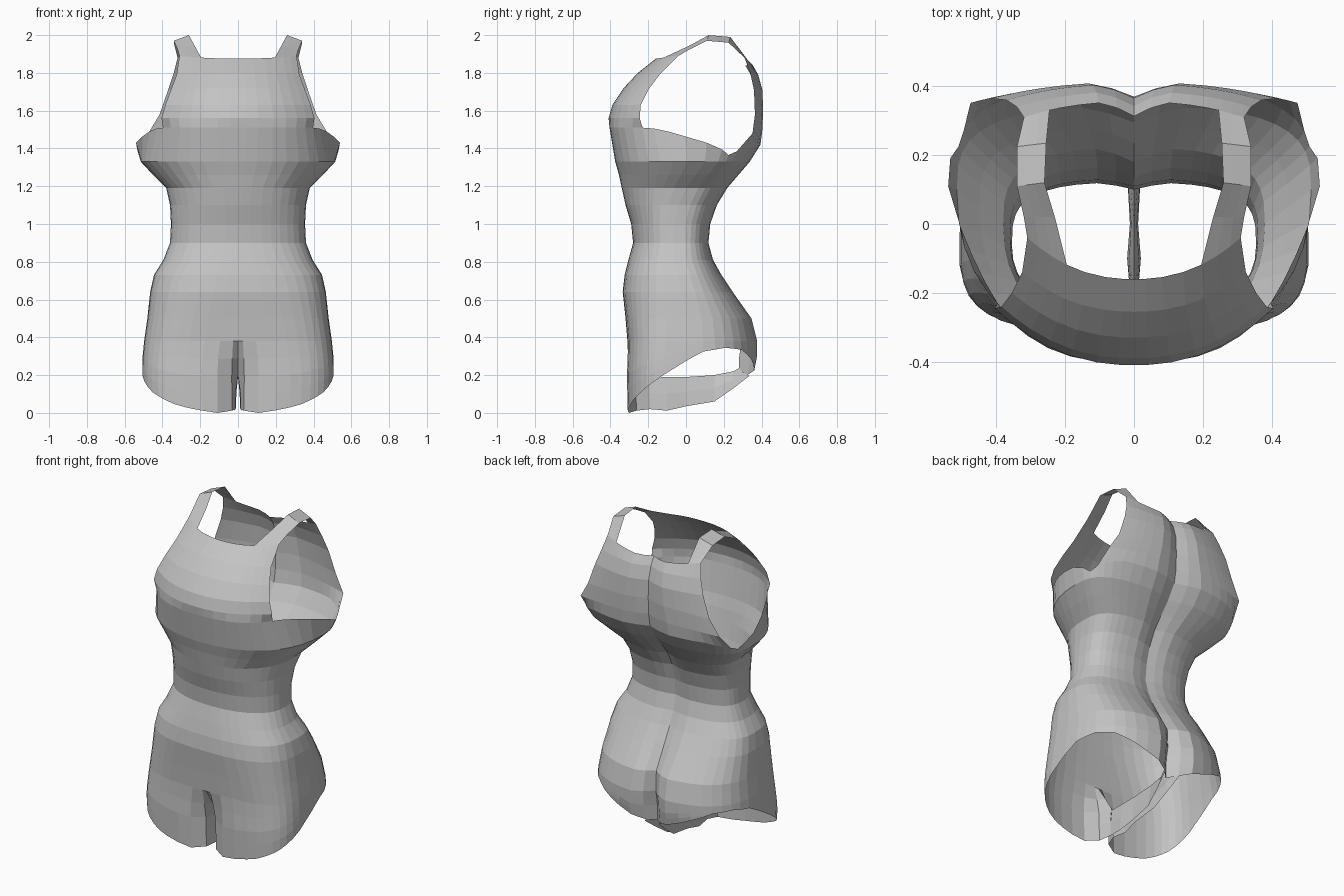
import bpy, bmesh, math

cube = bpy.data.objects.get("Cube")
if cube:
    bpy.data.objects.remove(cube, do_unlink=True)

# One matte grey cloth
cloth = bpy.data.materials.new("grey_cloth")
cloth.use_nodes = True
GREY = (0.55, 0.55, 0.55, 1)
cloth.diffuse_color = GREY
bsdf = cloth.node_tree.nodes["Principled BSDF"]
bsdf.inputs["Base Color"].default_value = GREY
bsdf.inputs["Roughness"].default_value = 0.8

# Column angles from front centre round to back centre, finer at the seams
ANGLES = [0, 0.3, 3] + list(range(9, 172, 9)) + [177, 180]
N = len(ANGLES) - 1
FRONT, BACK = ANGLES.index(54), ANGLES.index(117)   # armhole edges


def interp(table, k):
    """Linear lookup in rows of (key, value, value...)."""
    if k <= table[0][0]:
        return table[0][1:]
    for a, b in zip(table, table[1:]):
        if k <= b[0]:
            t = (k - a[0]) / (b[0] - a[0])
            return tuple(u + (v - u) * t for u, v in zip(a[1:], b[1:]))
    return table[-1][1:]


def sheet(name, rows):
    """Open cloth patch from a grid of points, mirrored across x."""
    bm = bmesh.new()
    grid = [[bm.verts.new(p) for p in row] for row in rows]
    for lo, hi in zip(grid, grid[1:]):
        for j in range(len(lo) - 1):
            bm.faces.new((lo[j], lo[j + 1], hi[j + 1], hi[j]))
    mesh = bpy.data.meshes.new(name)
    bm.to_mesh(mesh)
    bm.free()
    mesh.materials.append(cloth)
    ob = bpy.data.objects.new(name, mesh)
    bpy.context.collection.objects.link(ob)
    mirror = ob.modifiers.new("mirror", "MIRROR")
    mirror.merge_threshold = 0.0005


# Body sections: height, half width, front y, back y, widest y, back groove
BODY = [
    (0.00, 0.50, -0.31, 0.30, 0.00, 0.06),
    (0.20, 0.51, -0.315, 0.36, 0.00, 0.08),
    (0.30, 0.505, -0.31, 0.38, 0.00, 0.10),
    (0.40, 0.495, -0.31, 0.38, 0.00, 0.08),
    (0.50, 0.48, -0.32, 0.35, 0.00, 0.06),
    (0.64, 0.465, -0.335, 0.25, -0.02, 0.04),
    (0.73, 0.445, -0.325, 0.19, -0.04, 0.03),
    (0.81, 0.395, -0.305, 0.145, -0.06, 0.02),
    (0.90, 0.36, -0.28, 0.12, -0.06, 0.02),
    (1.00, 0.355, -0.29, 0.13, -0.06, 0.02),
    (1.10, 0.36, -0.32, 0.165, -0.04, 0.03),
    (1.19, 0.38, -0.34, 0.22, 0.00, 0.04),
    (1.26, 0.45, -0.355, 0.28, 0.05, 0.045),
    (1.33, 0.515, -0.375, 0.34, 0.10, 0.045),
    (1.40, 0.54, -0.39, 0.39, 0.11, 0.045),
    (1.43, 0.54, -0.395, 0.40, 0.11, 0.045),
    (1.47, 0.505, -0.40, 0.40, 0.10, 0.045),
    (1.51, 0.47, -0.405, 0.40, 0.10, 0.045),
]
# Corner roundness by height: front, back (lower is boxier)
CORNER = [(0.25, 0.52, 0.77), (0.5, 0.6, 0.77), (0.73, 0.75, 0.72),
          (0.9, 0.9, 0.65), (1.2, 0.9, 0.66), (1.35, 0.88, 0.66), (1.5, 0.8, 0.66)]
LEG_TOP = 0.38
CROTCH = 0.2
RECESS = {0: 1, 1: 0.4, 2: 0.06}             # groin depth share by column
GROOVE = {N: 1, N - 1: 0.4}                  # spine depth share by column


def body_point(j, z):
    w, front, back, mid, groove = interp(BODY, z)
    front_power, back_power = interp(CORNER, z)
    c = math.cos(math.radians(ANGLES[j]))
    depth, power = (front, front_power) if c > 0 else (back, back_power)
    y = mid + (depth - mid) * abs(c) ** power
    sink = min(1, max(0, (LEG_TOP - z) / (LEG_TOP - CROTCH)))
    y += 0.12 * sink * RECESS.get(j, 0) - groove * GROOVE.get(j, 0)
    if j in (0, N):
        x = 0.012 if z < CROTCH - 0.01 else 0
    else:
        x = w * math.sin(math.radians(ANGLES[j])) ** power
    return (x, y, z)


# Heights of the leg hem and of the torso top, by column angle
HEM = [(0, 0.02), (0.3, 0.012), (3, 0.0), (9, 0.012), (27, 0.045), (54, 0.11),
       (72, 0.165), (81, 0.2), (90, 0.275), (99, 0.325), (117, 0.345),
       (135, 0.335), (153, 0.285), (171, 0.225), (180, 0.19)]
TOP = [(54, 1.51), (63, 1.505), (72, 1.49), (81, 1.465), (90, 1.43),
       (99, 1.395), (108, 1.365), (117, 1.385), (144, 1.42)]

# Torso and outer legs
columns = range(N + 1)
rows = []
for f in (1, 0.75, 0.5, 0.25, 0):
    rows.append([body_point(j, LEG_TOP + (interp(HEM, ANGLES[j])[0] - LEG_TOP) * f)
                 for j in columns])
for section in BODY:
    if 0.45 < section[0] < 1.35:
        rows.append([body_point(j, section[0]) for j in columns])
top_row = [body_point(j, interp(TOP, ANGLES[j])[0]) for j in columns]
rows.append(top_row)
sheet("torso", rows)

# Inner thighs, from the hem up to the crotch seam: hem x, y, z
INSEAM = [(0.05, 0.335, 0.195), (0.035, 0.25, 0.13), (0.02, 0.15, 0.06),
          (0.012, 0.0, 0.035), (0.02, -0.1, 0.012), (0.012, -0.195, 0.02)]
lower, middle, upper = [], [], []
for x, y, z in INSEAM:
    seam = 0.19 + 0.2 * max(0, y - 0.1)
    lower.append((x, y, z))
    middle.append((x * 0.7, min(y, 0.3), (z + seam) / 2))
    upper.append((0, min(y, 0.28), seam))
sheet("inner_thigh", [lower, middle, upper])


def panel_row(cols, edge, centre_y, centre_z, ex, ey, ez):
    """Curved row from the body centre to an armhole edge."""
    row = []
    for j in cols:
        s = top_row[j][0] / top_row[edge][0]
        y = centre_y + (ey - centre_y) * s ** 2.3
        row.append((ex * s, y - 0.042 * GROOVE.get(j, 0),
                    centre_z + (ez - centre_z) * s * s))
    return row


# Chest panel: centre y, centre z, then armhole edge x, y, z
CHEST = [
    (-0.41, 1.56, 0.405, -0.245, 1.56),
    (-0.39, 1.63, 0.385, -0.24, 1.63),
    (-0.33, 1.72, 0.355, -0.20, 1.71),
    (-0.255, 1.80, 0.325, -0.14, 1.79),
    (-0.16, 1.875, 0.31, -0.04, 1.89),
]
front_cols = range(FRONT + 1)
chest = [top_row[:FRONT + 1]] + [panel_row(front_cols, FRONT, *r) for r in CHEST]
sheet("chest_panel", chest)

# Upper back panel, same layout
UPPER_BACK = [
    (0.408, 1.50, 0.475, 0.352, 1.48),
    (0.412, 1.60, 0.415, 0.365, 1.58),
    (0.408, 1.71, 0.37, 0.36, 1.71),
    (0.385, 1.79, 0.34, 0.34, 1.80),
    (0.355, 1.84, 0.32, 0.31, 1.88),
]
back_cols = range(BACK, N + 1)
back = [top_row[BACK:]] + [panel_row(back_cols, BACK, *r) for r in UPPER_BACK]
sheet("back_panel", back)

# Shoulder strap joining the two panels: inner and outer edge points
STRAP = [
    ((0.23, 0.02, 1.945), (0.32, 0.02, 1.925)),
    ((0.26, 0.12, 2.0), (0.34, 0.11, 1.97)),
    ((0.255, 0.235, 1.99), (0.34, 0.225, 1.96)),
]
strap = [chest[-1][FRONT - 3:]]
for inner, outer in STRAP:
    strap.append([tuple(a + (b - a) * k / 3 for a, b in zip(inner, outer))
                  for k in range(4)])
strap.append(back[-1][:4][::-1])
sheet("shoulder_strap", strap)
